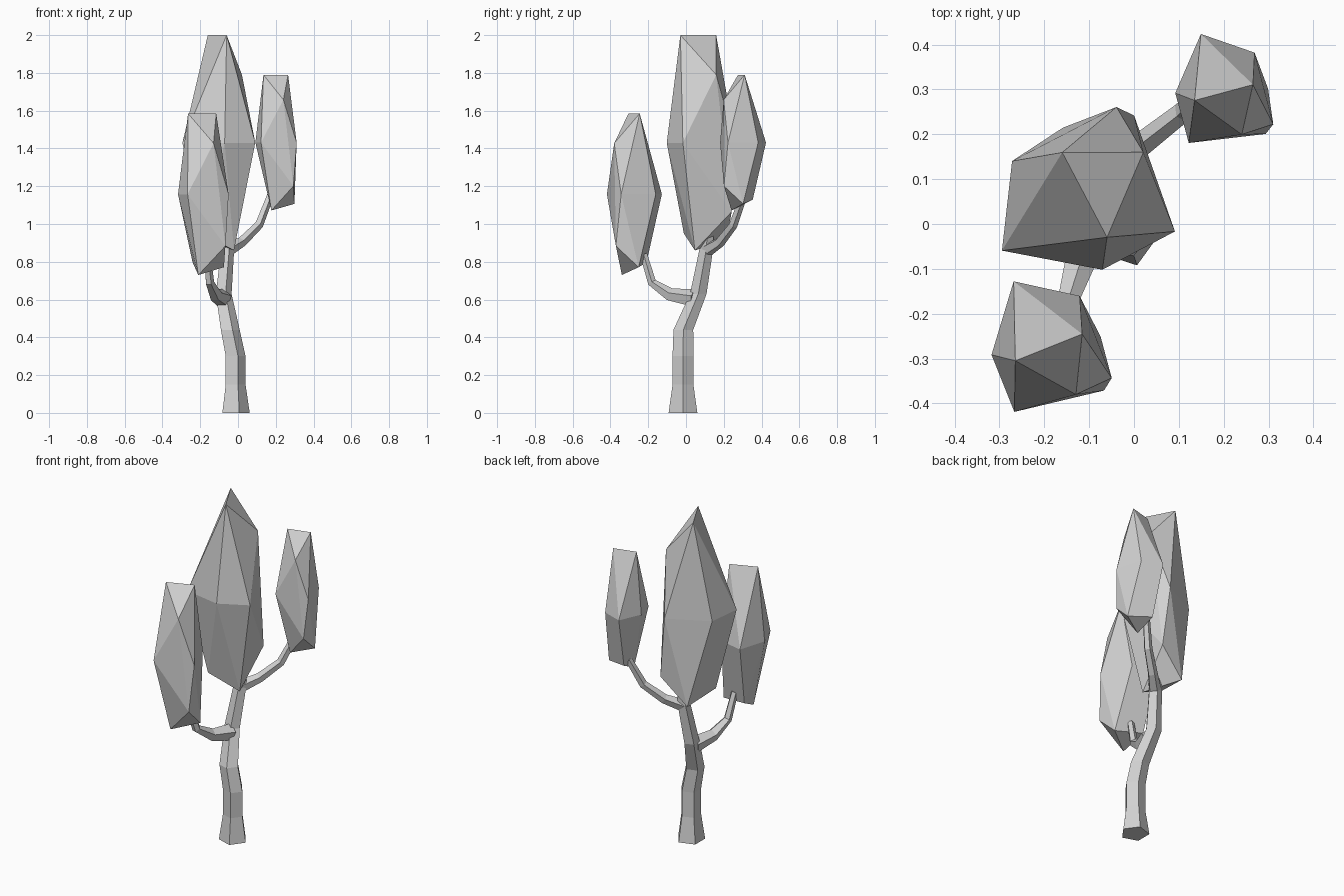
import bpy, bmesh, math
from mathutils import Vector, Matrix

cube = bpy.data.objects.get("Cube")
if cube:
    bpy.data.objects.remove(cube, do_unlink=True)

# Single plain grey for wood and foliage
grey = bpy.data.materials.new("plain_grey")
grey.use_nodes = True
colour = (0.64, 0.64, 0.64, 1)
grey.diffuse_color = colour
grey.node_tree.nodes["Principled BSDF"].inputs["Base Color"].default_value = colour


def finish(bm, name):
    bmesh.ops.recalc_face_normals(bm, faces=bm.faces)
    mesh = bpy.data.meshes.new(name)
    bm.to_mesh(mesh)
    bm.free()
    mesh.materials.append(grey)
    obj = bpy.data.objects.new(name, mesh)
    bpy.context.collection.objects.link(obj)
    return obj


def limb(name, path, level=False, sides=5):
    """Tapered five-sided tube through (x, y, z, radius) points."""
    bm = bmesh.new()
    points = [Vector(p[:3]) for p in path]
    rings = []
    for i, p in enumerate(points):
        tangent = points[min(i + 1, len(points) - 1)] - points[max(i - 1, 0)]
        turn = Vector((0, 0, 1)).rotation_difference(tangent)
        ring = []
        for k in range(sides):
            a = math.tau * k / sides
            offset = Vector((math.cos(a), math.sin(a), 0)) * path[i][3]
            ring.append(bm.verts.new(p + (offset if level else turn @ offset)))
        rings.append(ring)
    for low, high in zip(rings, rings[1:]):
        for k in range(sides):
            n = (k + 1) % sides
            bm.faces.new((low[k], low[n], high[n], high[k]))
    bm.faces.new(rings[0][::-1])
    bm.faces.new(rings[-1])
    return finish(bm, name)


# Uneven stretched icosahedron: origin in the middle of its top ridge
CROWN = [
    (0.107, 0, 0), (-0.107, 0, 0),                       # top ridge
    (0.023, -0.16, -0.21),                               # upper shoulder
    (-0.024, 0.221, -0.57), (0.142, 0.108, -0.57),       # widest ring
    (0.14, -0.154, -0.57), (-0.166, -0.14, -0.57), (-0.166, 0.043, -0.57),
    (0.105, -0.18, -0.935), (0.155, -0.027, -1.085),     # underside
    (-0.03, 0.107, -1.05), (-0.057, -0.07, -1.14),
]


def crown(name, top, size, degrees):
    bm = bmesh.new()
    for co in CROWN:
        bm.verts.new(co)
    bmesh.ops.convex_hull(bm, input=bm.verts)
    place = Matrix.Translation(top) @ Matrix.Rotation(math.radians(degrees), 4, "Z") @ Matrix.Scale(size, 4)
    bmesh.ops.transform(bm, matrix=place, verts=bm.verts)
    return finish(bm, name)


# Trunk with flared foot, leaning back as it rises
limb("trunk", [
    (-0.018, -0.016, 0, 0.08), (-0.018, -0.016, 0.15, 0.058),
    (-0.018, -0.016, 0.3, 0.058), (-0.046, -0.014, 0.44, 0.055),
    (-0.08, 0.065, 0.63, 0.046), (-0.058, 0.108, 0.87, 0.038),
    (-0.055, 0.115, 1.0, 0.034)], level=True)

# Side branches
limb("front_branch", [
    (-0.08, 0.04, 0.605, 0.05), (-0.12, -0.085, 0.625, 0.036),
    (-0.15, -0.18, 0.69, 0.024), (-0.165, -0.225, 0.84, 0.02)])
limb("back_branch", [
    (-0.055, 0.11, 0.86, 0.036), (0.02, 0.18, 0.905, 0.028),
    (0.11, 0.25, 0.995, 0.024), (0.17, 0.305, 1.15, 0.02)])

# Foliage
crown("main_crown", (-0.11, 0.065, 2.0), 1.0, 117.8)
crown("front_crown", (-0.19, -0.275, 1.585), 0.75, 21.8)
crown("back_crown", (0.2, 0.293, 1.79), 0.63, 15.1)
